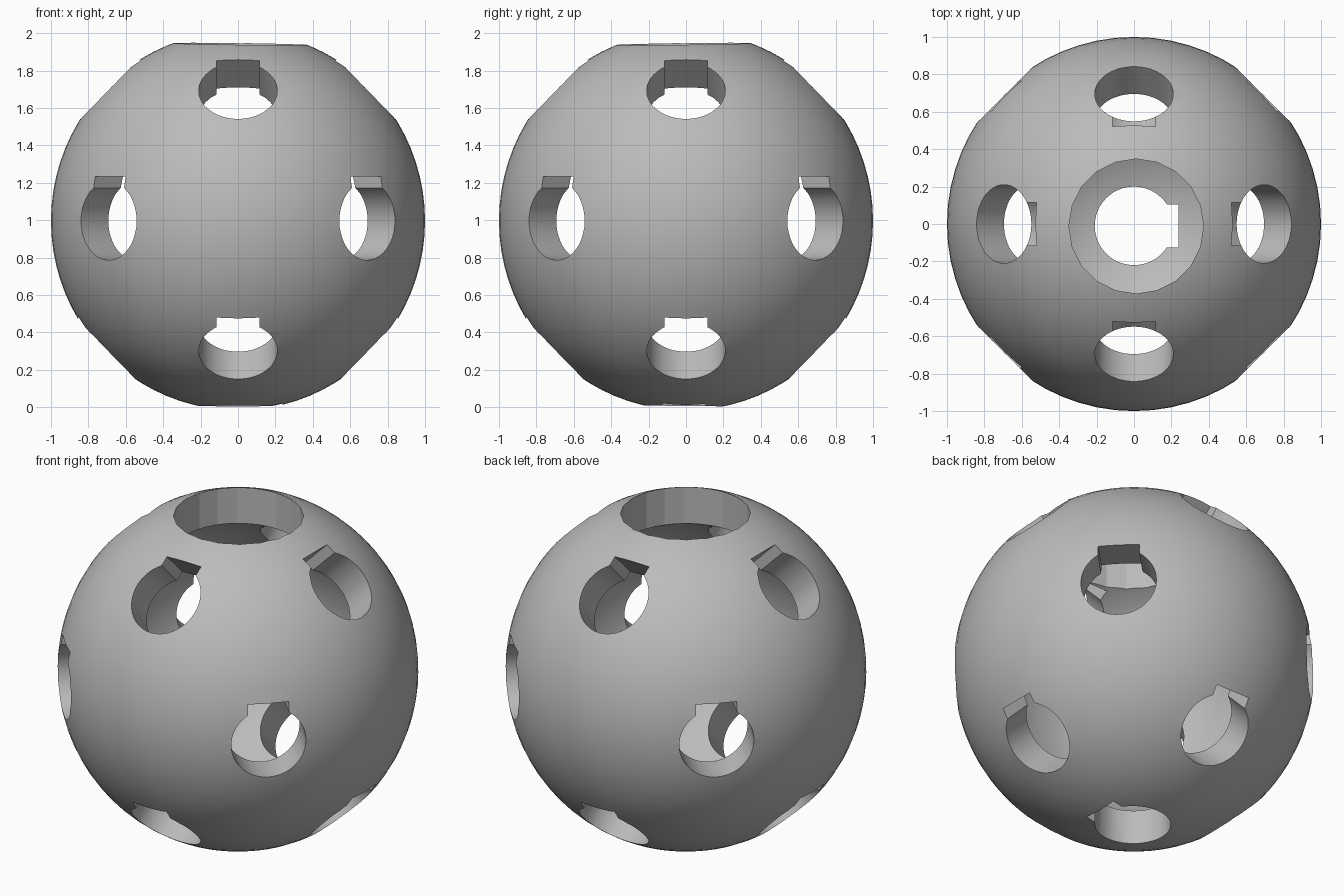
import bpy, bmesh, math
from mathutils import Matrix, Vector

if "Cube" in bpy.data.objects:
    bpy.data.objects.remove(bpy.data.objects["Cube"], do_unlink=True)

CENTRE = Vector((0, 0, 0.997))
HOLE_R, KEY_TOP, KEY_HALF = 0.21, 0.237, 0.115

grey = bpy.data.materials.new("plain grey")
grey.use_nodes = True
colour = (0.5, 0.5, 0.5, 1)
grey.diffuse_color = colour
grey.node_tree.nodes["Principled BSDF"].inputs["Base Color"].default_value = colour


def make_object(name, bm):
    mesh = bpy.data.meshes.new(name)
    bm.to_mesh(mesh)
    bm.free()
    mesh.materials.append(grey)
    obj = bpy.data.objects.new(name, mesh)
    bpy.context.collection.objects.link(obj)
    return obj


def keyed_profile(steps=40):
    """Circle outline with a square keyway on its +y side."""
    gap = math.asin(KEY_HALF / HOLE_R)
    start, sweep = math.pi / 2 + gap, 2 * (math.pi - gap)
    arc = [start + sweep * i / steps for i in range(steps + 1)]
    points = [(HOLE_R * math.cos(a), HOLE_R * math.sin(a)) for a in arc]
    return points + [(KEY_HALF, KEY_TOP), (-KEY_HALF, KEY_TOP)]


def round_profile(radius, sides):
    turn = 2 * math.pi / sides
    return [(radius * math.cos(i * turn), radius * math.sin(i * turn)) for i in range(sides)]


def cut(target, profile, axis, up, offset=(0, 0, 0)):
    """Drive a prism with the given profile through the wall along axis."""
    axis, up = Vector(axis).normalized(), Vector(up).normalized()
    side = up.cross(axis)
    base = CENTRE + Vector(offset) + axis * 0.6
    bm = bmesh.new()
    face = bm.faces.new([bm.verts.new(base + side * x + up * y) for x, y in profile])
    moved = bmesh.ops.extrude_face_region(bm, geom=[face])["geom"]
    bmesh.ops.translate(bm, vec=axis * 0.6,
                        verts=[v for v in moved if isinstance(v, bmesh.types.BMVert)])
    bmesh.ops.recalc_face_normals(bm, faces=bm.faces)
    cutter = make_object("hole_cutter", bm)
    cutter.hide_render = True
    mod = target.modifiers.new("hole", 'BOOLEAN')
    mod.operation, mod.solver, mod.object = 'DIFFERENCE', 'EXACT', cutter
    bpy.context.view_layer.objects.active = target
    bpy.ops.object.modifier_apply(modifier=mod.name)
    bpy.data.objects.remove(cutter, do_unlink=True)


# Hollow ball: outer skin and inward-facing inner skin
bm = bmesh.new()
place = Matrix.Translation(CENTRE) @ Matrix.Diagonal((1, 1, 1.013, 1))
inner = bmesh.ops.create_uvsphere(bm, u_segments=64, v_segments=40, radius=0.8, matrix=place)
bmesh.ops.reverse_faces(bm, faces=list(bm.faces))
bmesh.ops.create_uvsphere(bm, u_segments=64, v_segments=40, radius=1, matrix=place)
ball = make_object("hollow_ball", bm)

# Keyed holes: a ring at the middle, and rings tilted up and down
keyed = keyed_profile()
for i in range(4):
    a = i * math.pi / 2
    cut(ball, keyed, (math.cos(a + math.pi / 4), math.sin(a + math.pi / 4), 0), (0, 0, 1))
    for s in (1, -1):
        cut(ball, keyed, (math.cos(a), math.sin(a), s), (-s * math.cos(a), -s * math.sin(a), 1))

# Keyed hole underneath, wide faceted opening on top
cut(ball, keyed, (0, 0, -1), (1, 0, 0), (0, -0.01, 0))
cut(ball, round_profile(0.36, 20), (0, 0, 1), (0, 1, 0), (0.012, -0.012, 0))

# Smooth skin with crisp rims
bpy.ops.object.select_all(action='DESELECT')
ball.select_set(True)
bpy.context.view_layer.objects.active = ball
bpy.ops.object.shade_smooth_by_angle(angle=math.radians(15))
